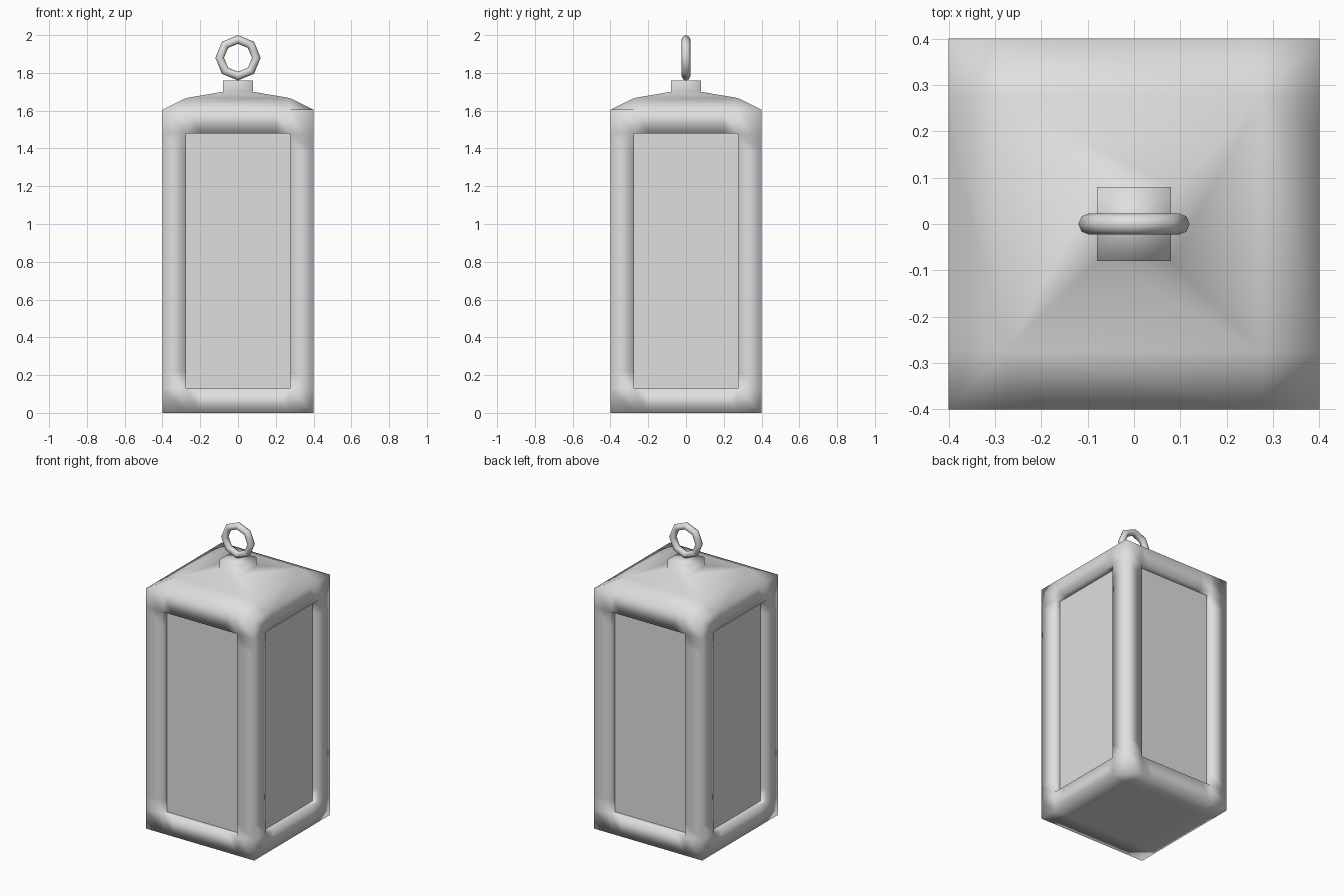
import bpy, bmesh
from math import pi
from mathutils import Matrix, Vector

HALF, INNER = 0.4, 0.274           # body half width, pane half width
EAVE, PANE_LOW, PANE_TOP = 1.605, 0.13, 1.48
DEPTH = 0.042                      # pane recess

cube = bpy.data.objects.get("Cube")
if cube:
    bpy.data.objects.remove(cube, do_unlink=True)

grey = bpy.data.materials.new("light_grey")
grey.use_nodes = True
grey.diffuse_color = (0.74, 0.74, 0.74, 1)
grey.node_tree.nodes["Principled BSDF"].inputs["Base Color"].default_value = grey.diffuse_color


def add_object(name, bm):
    for f in bm.faces:
        f.smooth = True
    mesh = bpy.data.meshes.new(name)
    bm.to_mesh(mesh)
    bm.free()
    mesh.materials.append(grey)
    obj = bpy.data.objects.new(name, mesh)
    bpy.context.collection.objects.link(obj)
    return obj


def slice_faces(bm, faces, axis, pos):
    normal, point = Vector(), Vector()
    normal[axis], point[axis] = 1, pos
    geom = {e for f in faces for e in (f, *f.edges, *f.verts)}
    bmesh.ops.bisect_plane(bm, geom=list(geom), plane_co=point, plane_no=normal)


# Lantern frame: a box cut along the pane borders
bm = bmesh.new()
bmesh.ops.create_cube(bm, size=1, matrix=Matrix.Translation((0, 0, EAVE / 2))
                      @ Matrix.Diagonal((2 * HALF, 2 * HALF, EAVE, 1)))
for axis, pos in ((0, -INNER), (0, INNER), (1, -INNER), (1, INNER),
                  (2, PANE_LOW), (2, PANE_TOP)):
    slice_faces(bm, bm.faces, axis, pos)
bm.normal_update()

# Roof: raise the middle, narrow it to the neck, then draw the neck up
roof = max(bm.faces, key=lambda f: f.calc_center_median().z
           - f.calc_center_median().xy.length)
for half, z in ((INNER, 1.667), (0.08, 1.70), (0.08, 1.76)):
    if half < INNER:
        roof = bmesh.ops.extrude_discrete_faces(bm, faces=[roof])["faces"][0]
    for v in roof.verts:
        v.co = (half if v.co.x > 0 else -half, half if v.co.y > 0 else -half, z)

# Window openings with recess walls
bm.normal_update()
windows = []
for f in bm.faces:
    c = f.calc_center_median()
    if abs(c.z - 0.8) < 0.1 and min(abs(c.x), abs(c.y)) < 0.1:
        windows.append(f)
normals = [f.normal.copy() for f in windows]
pushed = bmesh.ops.extrude_discrete_faces(bm, faces=windows)["faces"]
for f, n in zip(pushed, normals):
    for v in f.verts:
        v.co -= n * DEPTH
bmesh.ops.delete(bm, geom=pushed, context='FACES_ONLY')

# Support cuts keep the rounding of posts and rails even
for axis, pos in ((0, -0.2), (0, 0.2), (1, -0.2), (1, 0.2), (2, 0.22), (2, 1.39)):
    body = [f for f in bm.faces if f.calc_center_median().z < EAVE - 0.01]
    slice_faces(bm, body, axis, pos)
add_object("lantern_frame", bm)

# Panes on the four sides
for i, side in enumerate(("front", "left", "back", "right")):
    bm = bmesh.new()
    mat = (Matrix.Rotation(i * pi / 2, 4, 'Z')
           @ Matrix.Translation((0, DEPTH - HALF, (PANE_LOW + PANE_TOP) / 2))
           @ Matrix.Rotation(pi / 2, 4, 'X')
           @ Matrix.Diagonal((INNER, (PANE_TOP - PANE_LOW) / 2, 1, 1)))
    bmesh.ops.create_grid(bm, x_segments=1, y_segments=1, size=1, matrix=mat)
    add_object("pane_" + side, bm)

# Hanging ring
bpy.ops.mesh.primitive_torus_add(major_segments=8, minor_segments=8, major_radius=0.097,
                                 minor_radius=0.023, location=(0, 0, 1.88),
                                 rotation=(pi / 2, 0, 0))
ring = bpy.context.object
ring.name = "hanging_ring"
ring.data.materials.append(grey)
bpy.ops.object.shade_smooth()
